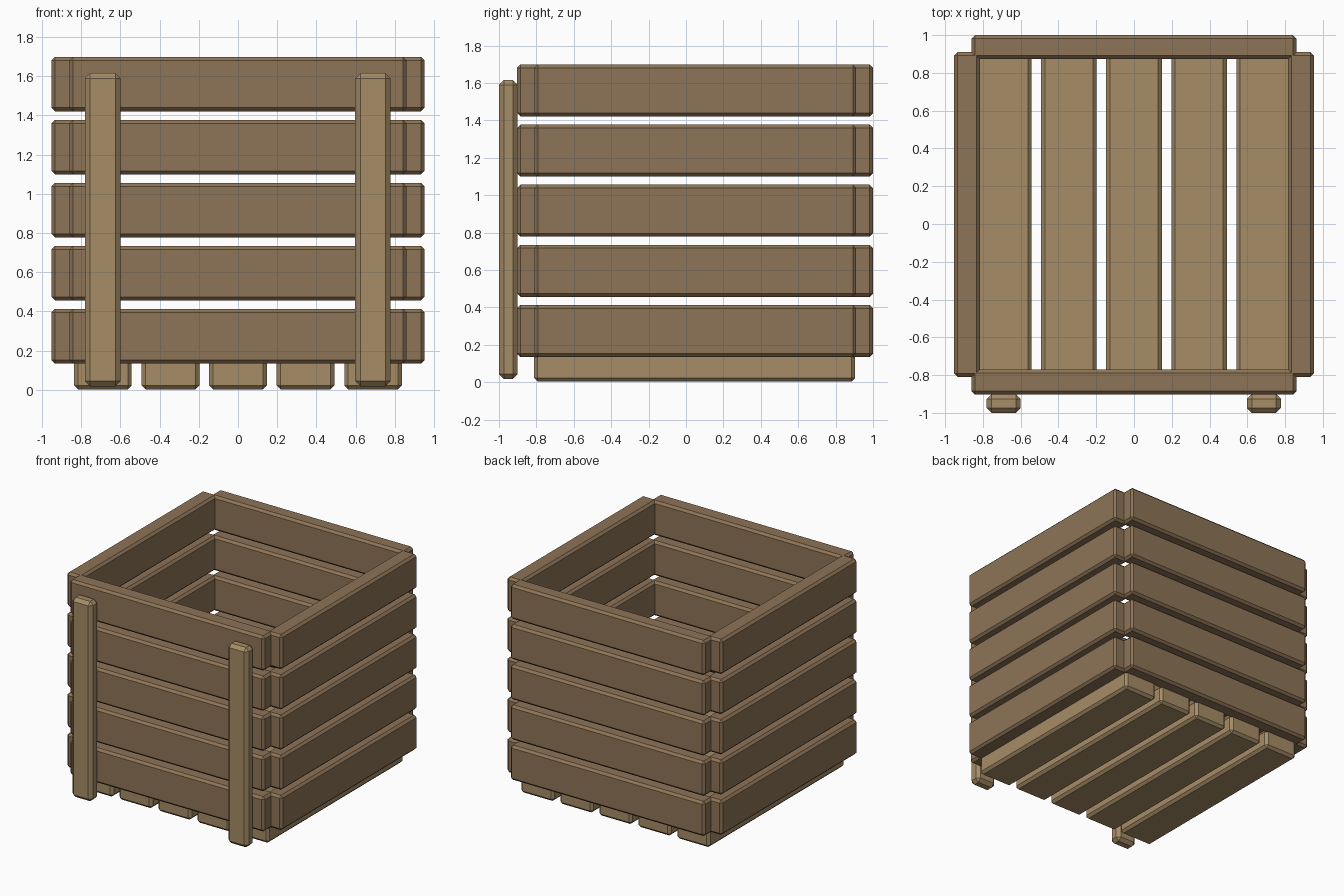
import bpy, bmesh

if "Cube" in bpy.data.objects:
    bpy.data.objects.remove(bpy.data.objects["Cube"])


def material(name, color):
    m = bpy.data.materials.new(name)
    m.diffuse_color = (*color, 1)
    m.use_nodes = True
    m.node_tree.nodes["Principled BSDF"].inputs["Base Color"].default_value = m.diffuse_color
    return m


dark_wood = material("dark_wood", (0.27, 0.175, 0.095))
light_wood = material("light_wood", (0.38, 0.265, 0.135))


def plank(name, x, y, z, mat, bevel):
    """Chamfered box given by its (min, max) ranges."""
    bm = bmesh.new()
    bmesh.ops.create_cube(bm, size=1)
    for v in bm.verts:
        for i, (lo, hi) in enumerate((x, y, z)):
            v.co[i] = lo if v.co[i] < 0 else hi
    bmesh.ops.bevel(bm, geom=bm.edges[:], offset=bevel, offset_type='OFFSET',
                    segments=1, profile=0.5, affect='EDGES')
    me = bpy.data.meshes.new(name)
    bm.to_mesh(me)
    bm.free()
    me.materials.append(mat)
    ob = bpy.data.objects.new(name, me)
    bpy.context.collection.objects.link(ob)


# Five tiers of wall slats
for i in range(5):
    z0 = 0.135 + i * 0.3215
    z = (z0, z0 + 0.278)
    plank(f"front_slat_{i}", (-0.86, 0.86), (-0.903, -0.77), z, dark_wood, 0.018)
    plank(f"back_slat_{i}", (-0.86, 0.86), (0.873, 1.0), z, dark_wood, 0.018)
    plank(f"left_slat_{i}", (-0.952, -0.815), (-0.81, 0.91), z, dark_wood, 0.018)
    plank(f"right_slat_{i}", (0.815, 0.952), (-0.81, 0.91), z, dark_wood, 0.018)

# Floor boards
for i in range(5):
    cx = (i - 2) * 0.3445
    plank(f"floor_board_{i}", (cx - 0.147, cx + 0.147), (-0.813, 0.904),
          (0.003, 0.155), light_wood, 0.02)

# Front upright posts
for side, cx in (("left", -0.69), ("right", 0.688)):
    plank(f"{side}_post", (cx - 0.09, cx + 0.09), (-1.0, -0.9),
          (0.018, 1.615), light_wood, 0.026)
